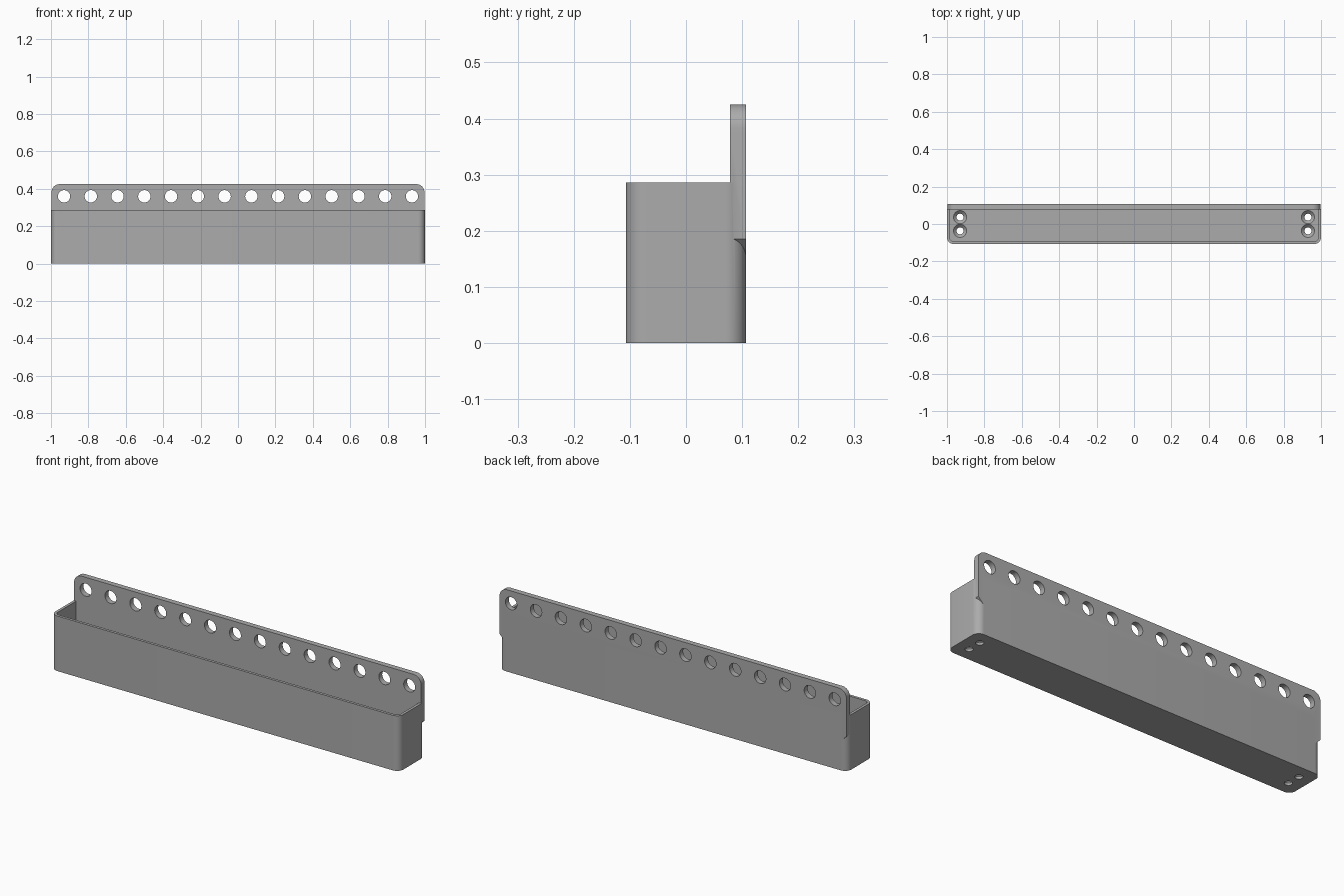
import bpy, bmesh
from math import cos, sin, pi, radians
from mathutils import Matrix, Vector

cube = bpy.data.objects.get("Cube")
if cube:
    bpy.data.objects.remove(cube, do_unlink=True)

# Main sizes
W, D, H = 1.0, 0.107, 0.286        # half width, half depth, bin height
TOP = 0.425                        # top of the back plate
PLATE_Y = 0.0786                   # front face of the back plate
WALL, FLOOR, R = 0.0143, 0.0286, 0.036
HOLE_X = 0.93

grey = bpy.data.materials.new("plain grey")
grey.use_nodes = True
colour = (0.41, 0.41, 0.41, 1)
grey.diffuse_color = colour
grey.node_tree.nodes["Principled BSDF"].inputs["Base Color"].default_value = colour


def to_object(name, bm):
    bmesh.ops.recalc_face_normals(bm, faces=bm.faces)
    mesh = bpy.data.meshes.new(name)
    bm.to_mesh(mesh)
    bm.free()
    mesh.materials.append(grey)
    obj = bpy.data.objects.new(name, mesh)
    bpy.context.collection.objects.link(obj)
    return obj


def outline(x0, x1, y0, y1, r_low, r_high, steps=10):
    """Rectangle outline with rounded low and high corners."""
    pts = []
    corners = ((x1, y0, -1, r_low), (x1, y1, 0, r_high), (x0, y1, 1, r_high), (x0, y0, 2, r_low))
    for x, y, quarter, r in corners:
        if r == 0:
            pts.append((x, y))
            continue
        cx = x - r if x == x1 else x + r
        cy = y - r if y == y1 else y + r
        for i in range(steps + 1):
            a = (quarter + i / steps) * pi / 2
            pts.append((cx + r * cos(a), cy + r * sin(a)))
    return pts


def prism(name, pts, place, direction):
    """Extrude a flat outline along a direction."""
    bm = bmesh.new()
    face = bm.faces.new([bm.verts.new(place(u, v)) for u, v in pts])
    ext = bmesh.ops.extrude_face_region(bm, geom=[face])["geom"]
    bmesh.ops.translate(bm, vec=Vector(direction),
                        verts=[g for g in ext if isinstance(g, bmesh.types.BMVert)])
    return to_object(name, bm)


def drills(name, centres, r1, r2, depth, turn=Matrix()):
    bm = bmesh.new()
    for c in centres:
        bmesh.ops.create_cone(bm, cap_ends=True, segments=40, radius1=r1, radius2=r2,
                              depth=depth, matrix=Matrix.Translation(c) @ turn)
    return to_object(name, bm)


def combine(target, tool, operation):
    mod = target.modifiers.new(operation.lower(), "BOOLEAN")
    mod.object, mod.operation, mod.solver = tool, operation, "EXACT"
    bpy.context.view_layer.objects.active = target
    bpy.ops.object.modifier_apply(modifier=mod.name)
    bpy.data.objects.remove(tool, do_unlink=True)


# Bin body with rounded vertical corners
tray = prism("wall_bin", outline(-W, W, -D, D, R, R), lambda x, y: (x, y, 0), (0, 0, H))

# Back plate: rounded top corners, sloped shoulders underneath
PW, shoulder = 0.997, 0.185
upper = outline(-PW, PW, shoulder, TOP, 0, 0.043)
neck = PW - 0.035
plate_pts = upper + [(-neck, shoulder - 0.035), (-neck, 0), (neck, 0), (neck, shoulder - 0.035)]
# start of the outline is the lower right; its end is the lower left
plate = prism("back_plate", plate_pts, lambda x, z: (x, PLATE_Y, z), (0, D - PLATE_Y, 0))
combine(tray, plate, "UNION")

# Hollow interior
cavity = prism("cavity", outline(-W + WALL, W - WALL, -D + WALL, PLATE_Y, R - WALL, 0),
               lambda x, y: (x, y, FLOOR), (0, 0, H))
combine(tray, cavity, "DIFFERENCE")

# Row of holes along the plate
row = [(-HOLE_X + 2 * HOLE_X * i / 13, D, 0.36) for i in range(14)]
combine(tray, drills("plate_holes", row, 0.033, 0.033, 0.2, Matrix.Rotation(pi / 2, 4, "X")),
        "DIFFERENCE")

# Countersunk screw holes in the floor
spots = [(sx * HOLE_X, sy * 0.0365) for sx in (-1, 1) for sy in (-1, 1)]
combine(tray, drills("screw_holes", [(x, y, 0) for x, y in spots], 0.0186, 0.0186, 0.1),
        "DIFFERENCE")
sink = 0.017
combine(tray, drills("countersinks", [(x, y, FLOOR + 0.0004 - sink / 2) for x, y in spots],
                     0.0186, 0.0356, sink), "DIFFERENCE")

# Smooth rounded corners, crisp edges
bpy.ops.object.select_all(action="DESELECT")
tray.select_set(True)
bpy.context.view_layer.objects.active = tray
bpy.ops.object.shade_smooth_by_angle(angle=radians(30))
